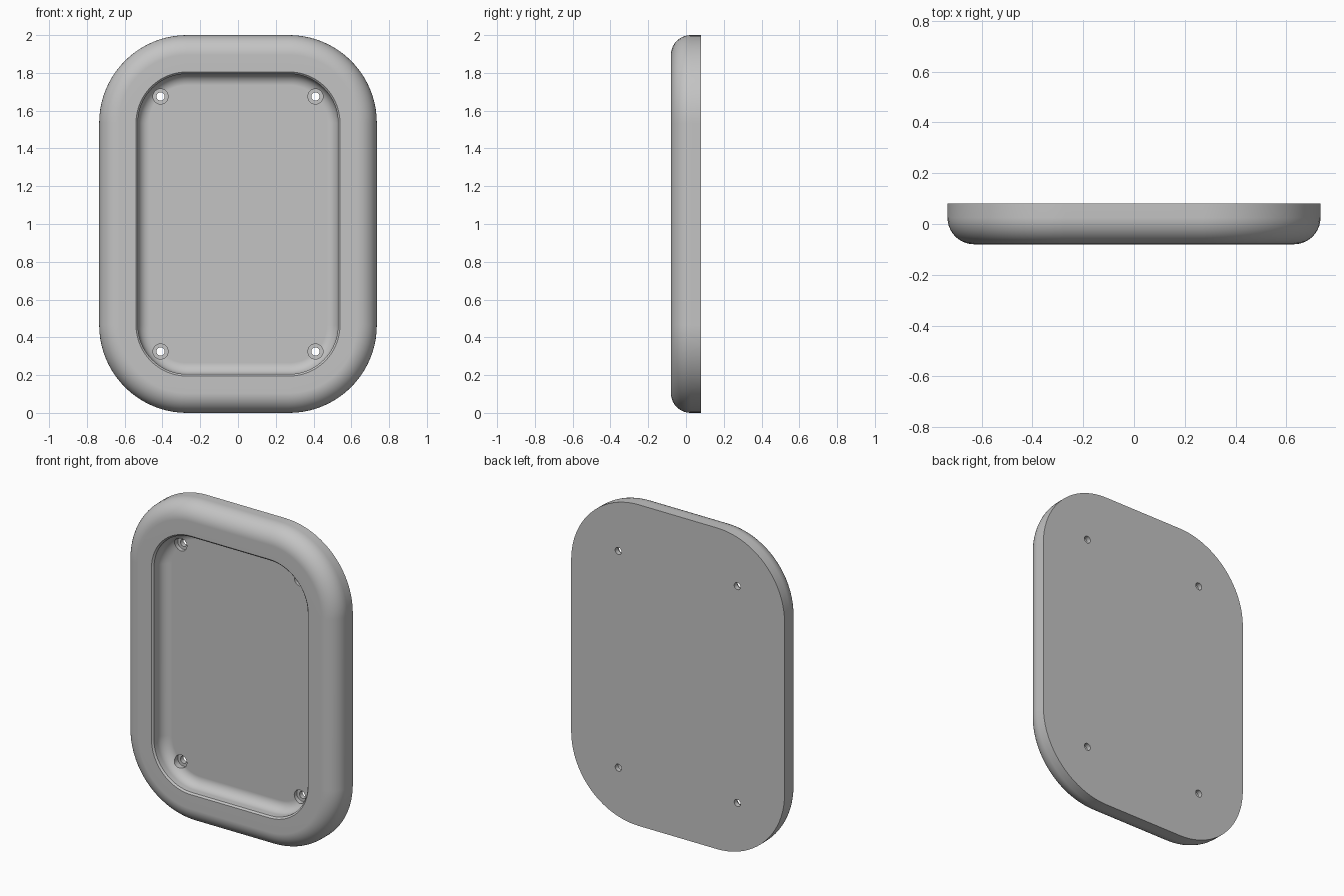
import bpy, bmesh
from math import sin, cos, pi, radians
from mathutils import Matrix, Vector

cube = bpy.data.objects.get("Cube")
if cube:
    bpy.data.objects.remove(cube, do_unlink=True)

# Main dimensions
CORNER_X, CORNER_Z = 0.27, 0.535       # shared centres of all corner arcs
OUTER, RIM = 0.465, 0.27               # corner radii of body and pocket
FRONT, FLOOR, BACK = -0.08, 0.025, 0.08
ROUND, LIP, COVE = 0.105, 0.01, 0.06   # outer round, rim chamfer, pocket fillet
ARC = 20


def make_material(name, colour):
    mat = bpy.data.materials.new(name)
    mat.use_nodes = True
    mat.diffuse_color = colour
    mat.node_tree.nodes["Principled BSDF"].inputs["Base Color"].default_value = colour
    return mat


def make_object(name, bm):
    bmesh.ops.recalc_face_normals(bm, faces=bm.faces)
    mesh = bpy.data.meshes.new(name)
    bm.to_mesh(mesh)
    bm.free()
    obj = bpy.data.objects.new(name, mesh)
    bpy.context.collection.objects.link(obj)
    return obj


def loft(bm, rings):
    """Skin closed rings of points and cap both ends."""
    loops = [[bm.verts.new(p) for p in ring] for ring in rings]
    for a, b in zip(loops, loops[1:]):
        for i in range(len(a)):
            j = (i + 1) % len(a)
            bm.faces.new((a[i], a[j], b[j], b[i]))
    bm.faces.new(loops[0])
    bm.faces.new(loops[-1])


def rounded_ring(radius, y):
    points = []
    for q, (sx, sz) in enumerate([(1, 1), (-1, 1), (-1, -1), (1, -1)]):
        for k in range(ARC + 1):
            a = (q + k / ARC) * pi / 2
            points.append(Vector((sx * CORNER_X + radius * cos(a), y,
                                  1 + sz * CORNER_Z + radius * sin(a))))
    return points


def circle_ring(x, z, radius, y, n=32):
    return [Vector((x + radius * cos(2 * pi * i / n), y,
                    z + radius * sin(2 * pi * i / n))) for i in range(n)]


# Tray body: back edge, rounded front edge, rim chamfer, wall, filleted floor
quarter = [k / 10 * pi / 2 for k in range(11)]
profile = [(OUTER, BACK)]
profile += [(OUTER - ROUND + ROUND * cos(a), FRONT + ROUND - ROUND * sin(a)) for a in quarter]
profile += [(RIM, FRONT), (RIM - LIP, FRONT + LIP)]
profile += [(RIM - LIP - COVE + COVE * cos(a), FLOOR - COVE + COVE * sin(a)) for a in quarter]
bm = bmesh.new()
loft(bm, [rounded_ring(r, y) for r, y in profile])
tray = make_object("tray_body", bm)
tray.data.materials.append(make_material("light grey", (0.55, 0.55, 0.55, 1)))

# Counterbored screw holes near the pocket corners
bm = bmesh.new()
for x in (-0.41, 0.41):
    for z in (0.325, 1.675):
        steps = [(0.04, FLOOR - 0.04), (0.04, FLOOR + 0.025),
                 (0.022, FLOOR + 0.025), (0.022, BACK + 0.02)]
        loft(bm, [circle_ring(x, z, r, y) for r, y in steps])
cutter = make_object("screw_hole_cutter", bm)
cutter.hide_render = True

cut = tray.modifiers.new("screw_holes", 'BOOLEAN')
cut.operation = 'DIFFERENCE'
cut.solver = 'EXACT'
cut.object = cutter
bpy.context.view_layer.objects.active = tray
tray.select_set(True)
cutter.select_set(False)
bpy.ops.object.modifier_apply(modifier=cut.name)
bpy.data.objects.remove(cutter, do_unlink=True)

# Smooth rounds, crisp edges, even shading on the flats
bpy.ops.object.shade_smooth_by_angle(angle=radians(30))
weighted = tray.modifiers.new("even_flats", 'WEIGHTED_NORMAL')
weighted.keep_sharp = True
